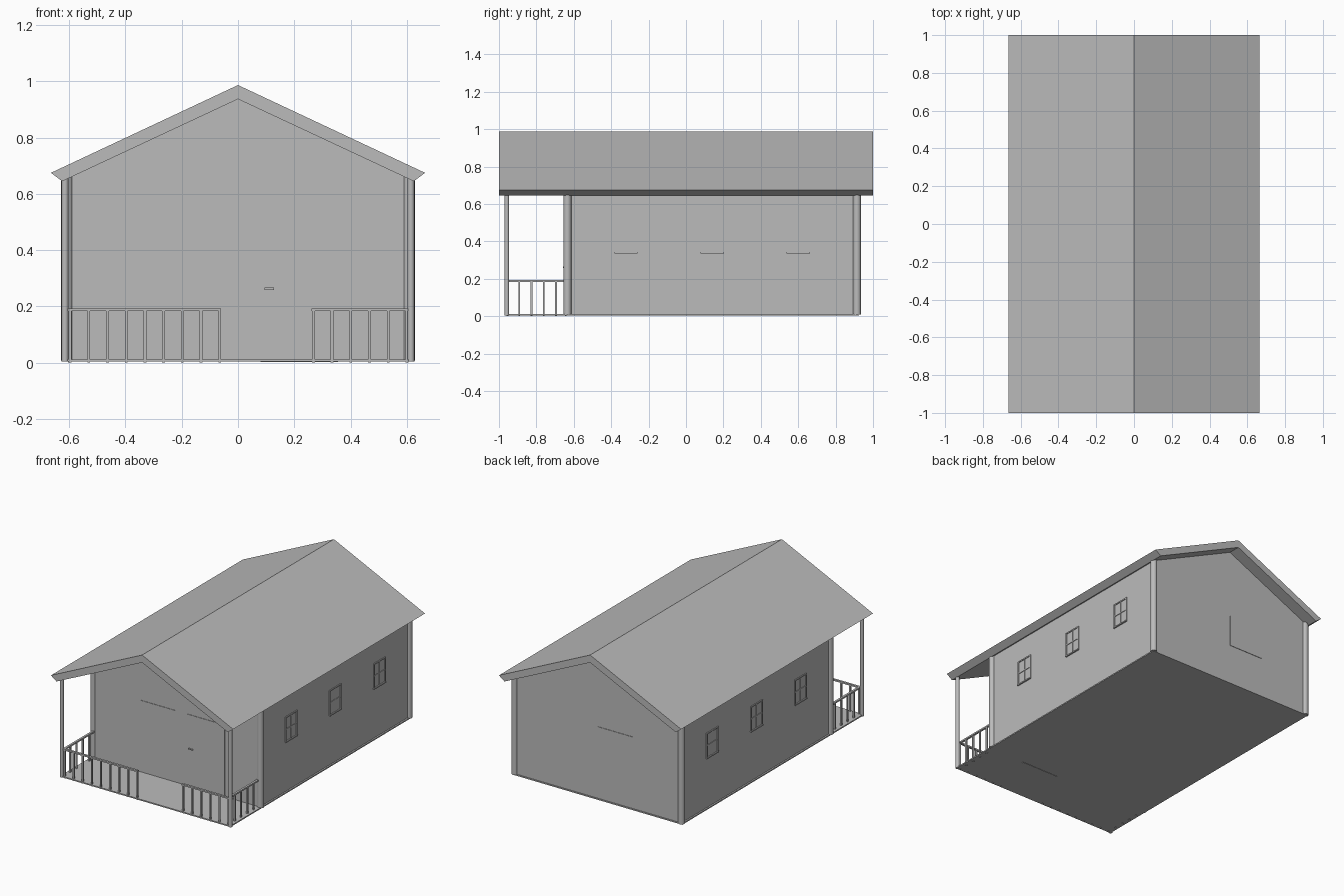
import bpy, bmesh, math

if "Cube" in bpy.data.objects:
    bpy.data.objects.remove(bpy.data.objects["Cube"])

grey = bpy.data.materials.new("plain grey")
grey.diffuse_color = (0.5, 0.5, 0.5, 1)
grey.use_nodes = True
grey.node_tree.nodes["Principled BSDF"].inputs["Base Color"].default_value = grey.diffuse_color


def finish(name, bm, smooth=False):
    bmesh.ops.recalc_face_normals(bm, faces=bm.faces)
    me = bpy.data.meshes.new(name)
    bm.to_mesh(me)
    bm.free()
    me.materials.append(grey)
    ob = bpy.data.objects.new(name, me)
    bpy.context.collection.objects.link(ob)
    if smooth:
        bpy.ops.object.select_all(action='DESELECT')
        ob.select_set(True)
        bpy.context.view_layer.objects.active = ob
        bpy.ops.object.shade_smooth_by_angle()
    return ob


def add_box(bm, x0, x1, y0, y1, z0, z1):
    vs = bmesh.ops.create_cube(bm, size=1)['verts']
    for v in vs:
        v.co = ((x0 + x1) / 2 + v.co.x * (x1 - x0),
                (y0 + y1) / 2 + v.co.y * (y1 - y0),
                (z0 + z1) / 2 + v.co.z * (z1 - z0))


def boxes(name, items):
    bm = bmesh.new()
    for b in items:
        add_box(bm, *b)
    return finish(name, bm)


def prism(name, profile, y0, y1):
    # extrude an x-z profile along y
    bm = bmesh.new()
    f = bm.faces.new([bm.verts.new((x, y0, z)) for x, z in profile])
    ext = bmesh.ops.extrude_face_region(bm, geom=[f])['geom']
    for v in ext:
        if isinstance(v, bmesh.types.BMVert):
            v.co.y = y1
    return finish(name, bm)


def post(name, x, y, r, z0, z1):
    bm = bmesh.new()
    vs = bmesh.ops.create_cone(bm, cap_ends=True, segments=16, radius1=r,
                               radius2=r, depth=z1 - z0)['verts']
    bmesh.ops.translate(bm, verts=vs, vec=(x, y, (z0 + z1) / 2))
    return finish(name, bm, True)


# Main shell
boxes("floor_slab", [(-0.62, 0.62, -0.965, 0.925, 0.004, 0.012)])
prism("house_walls", [(-0.61, 0.006), (0.61, 0.006), (0.61, 0.656),
                      (0, 0.94), (-0.61, 0.656)], -0.645, 0.92)
prism("roof", [(-0.665, 0.675), (-0.625, 0.645), (0, 0.937), (0.625, 0.645),
               (0.665, 0.675), (0, 0.987)], -1, 1)

# Corner and porch posts
for s, side in ((-1, "left"), (1, "right")):
    post(f"front_corner_post_{side}", s * 0.608, -0.634, 0.021, 0.008, 0.66)
    post(f"back_corner_post_{side}", s * 0.608, 0.914, 0.021, 0.008, 0.66)
    post(f"porch_post_{side}", s * 0.615, -0.958, 0.012, 0.004, 0.66)

# Porch railing: front left, front right and both sides
H = 0.005
rail = [(-0.61, -0.06, -0.962, -0.948, 0.183, 0.193),
        (0.262, 0.61, -0.962, -0.948, 0.183, 0.193)]
xs = [-0.597 + 0.0665 * i for i in range(9)] + [0.268 + 0.0665 * i for i in range(6)]
rail += [(x - H, x + H, -0.955 - H, -0.955 + H, 0, 0.185) for x in xs]
boxes("front_railing", rail)
for s, side in ((-1, "left"), (1, "right")):
    x = s * 0.6
    rail = [(x - 0.007, x + 0.007, -0.955, -0.645, 0.183, 0.193)]
    for i in range(1, 5):
        y = -0.957 + 0.0655 * i
        rail.append((x - H, x + H, y - H, y + H, 0, 0.185))
    boxes(f"side_railing_{side}", rail)

# Side windows: pane, frame, cross bars and sill
for s, side in ((-1, "left"), (1, "right")):
    for n in range(3):
        y = -0.32 + 0.46 * n

        def plate(y0, y1, z0, z1, d):
            a, b = sorted((s * 0.605, s * (0.61 + d)))
            return (a, b, y + y0, y + y1, z0, z1)
        boxes(f"window_{side}_{n + 1}", [
            plate(-0.058, 0.058, 0.342, 0.503, 0.001),
            plate(-0.061, -0.053, 0.34, 0.505, 0.006),
            plate(0.053, 0.061, 0.34, 0.505, 0.006),
            plate(-0.053, 0.053, 0.497, 0.505, 0.006),
            plate(-0.062, 0.062, 0.336, 0.344, 0.009),
            plate(-0.004, 0.004, 0.344, 0.497, 0.004),
            plate(-0.053, 0.053, 0.417, 0.425, 0.005)])

# Large front and back windows as thin plates
boxes("front_window", [(-0.255, 0, -0.648, -0.64, 0.275, 0.485)])
boxes("back_window", [(-0.255, 0, 0.915, 0.923, 0.275, 0.485)])

# Front door with lever handle
boxes("front_door", [(0.08, 0.355, -0.648, -0.64, 0.002, 0.485)])
boxes("door_handle", [(0.095, 0.128, -0.657, -0.653, 0.259, 0.267),
                      (0.097, 0.105, -0.655, -0.645, 0.260, 0.266)])
